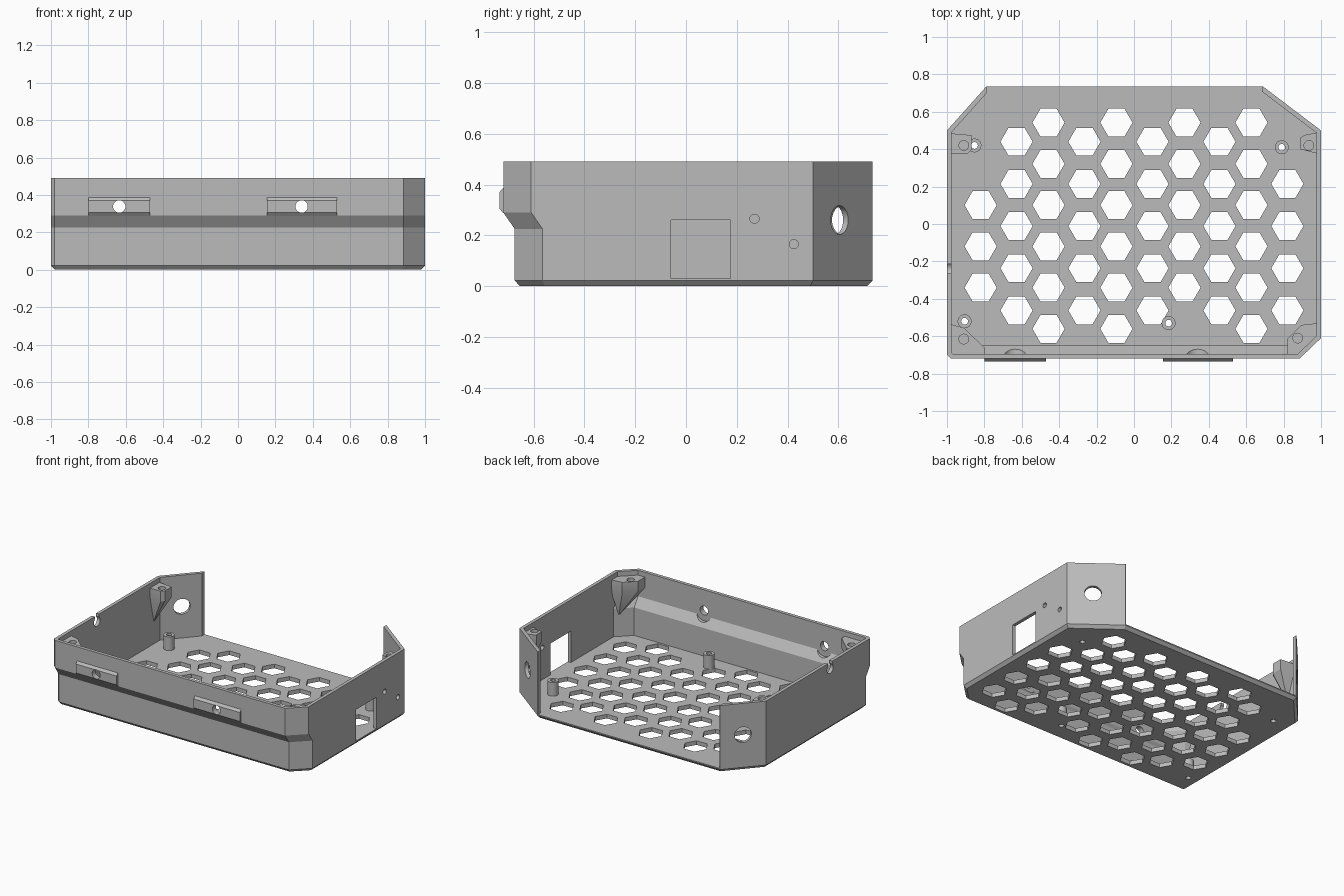
import bpy, bmesh, math
from mathutils import Vector

if "Cube" in bpy.data.objects:
    bpy.data.objects.remove(bpy.data.objects["Cube"])

grey = bpy.data.materials.new("plain grey")
grey.use_nodes = True
grey.diffuse_color = (0.5, 0.5, 0.5, 1)
grey.node_tree.nodes["Principled BSDF"].inputs["Base Color"].default_value = (0.5, 0.5, 0.5, 1)

HEIGHT, WALL, FLOOR = 0.49, 0.025, 0.03
SILL, SHELF = 0.225, 0.29            # sloped band of the front wall
FRONT_LOW, FRONT_HIGH = -0.675, -0.72


def loft(name, rings):
    """Closed solid through rings of equal point count."""
    bm = bmesh.new()
    loops = [[bm.verts.new(p) for p in ring] for ring in rings]
    for a, b in zip(loops, loops[1:]):
        for i in range(len(a)):
            j = (i + 1) % len(a)
            bm.faces.new((a[i], a[j], b[j], b[i]))
    bm.faces.new(loops[0][::-1])
    bm.faces.new(loops[-1])
    bmesh.ops.recalc_face_normals(bm, faces=bm.faces)
    mesh = bpy.data.meshes.new(name)
    bm.to_mesh(mesh)
    bm.free()
    mesh.materials.append(grey)
    obj = bpy.data.objects.new(name, mesh)
    bpy.context.collection.objects.link(obj)
    return obj


def rod(name, start, end, radius, sides=32):
    """Regular prism from start to end."""
    start, end = Vector(start), Vector(end)
    axis = (end - start).normalized()
    u = Vector((1, 0, 0)) if abs(axis.z) > 0.9 else Vector((0, 0, 1))
    v = axis.cross(u)
    turns = [math.tau * i / sides for i in range(sides)]
    ring = [radius * (u * math.cos(t) + v * math.sin(t)) for t in turns]
    return loft(name, [[start + p for p in ring], [end + p for p in ring]])


def box(name, low, high):
    (x0, y0, z0), (x1, y1, z1) = low, high
    return loft(name, [[(x0, y0, z), (x1, y0, z), (x1, y1, z), (x0, y1, z)] for z in (z0, z1)])


def cut(obj, cutters):
    """Subtract each cutter and discard it."""
    bpy.context.view_layer.objects.active = obj
    for cutter in cutters:
        mod = obj.modifiers.new("cut", "BOOLEAN")
        mod.operation, mod.solver, mod.object = "DIFFERENCE", "EXACT", cutter
        bpy.ops.object.modifier_apply(modifier=mod.name)
        bpy.data.objects.remove(cutter)


def footprint(front, inset, z):
    """Case outline at one height, moved inward by inset."""
    pts = [Vector(p) for p in (
        (-0.98, front), (0.885, front), (1, front + 0.11), (1, 0.5),
        (0.69, 0.735), (-0.79, 0.735), (-1, 0.5), (-1, front + 0.02))]
    ring = []
    for i, p in enumerate(pts):
        d1 = (p - pts[i - 1]).normalized()
        d2 = (pts[(i + 1) % len(pts)] - p).normalized()
        n1, n2 = Vector((-d1.y, d1.x)), Vector((-d2.y, d2.x))
        q = p + inset * (n1 + n2) / (1 + n1.dot(n2))
        ring.append((q.x, q.y, z))
    return ring


# Shell with chamfered base and stepped front, hollowed out
case = loft("case", [
    footprint(FRONT_LOW, 0.02, 0), footprint(FRONT_LOW, 0, 0.022),
    footprint(FRONT_LOW, 0, SILL), footprint(FRONT_HIGH, 0, SHELF),
    footprint(FRONT_HIGH, 0, HEIGHT)])
cut(case, [loft("cavity", [
    footprint(FRONT_LOW, WALL, FLOOR), footprint(FRONT_LOW, WALL, SILL + 0.01),
    footprint(FRONT_HIGH, WALL, SHELF + 0.01), footprint(FRONT_HIGH, WALL, HEIGHT + 0.1)])])

# Open back, side window, cable notch and wall holes
cut(case, [
    box("back_gap", (-0.785, 0.65, FLOOR), (0.685, 0.8, 0.6)),
    box("window", (0.9, -0.06, FLOOR), (1.1, 0.175, 0.26)),
    rod("notch_hole", (-1.1, -0.24, 0.445), (-0.9, -0.24, 0.445), 0.035),
    box("notch_slot", (-1.1, -0.265, 0.445), (-0.9, -0.215, 0.6))])
for y, z in ((0.27, 0.265), (0.425, 0.165)):
    cut(case, [rod("pin_hole", (0.9, y, z), (1.1, y, z), 0.018, 20)])
for x, y, nx, ny in ((0.862, 0.605, 0.06, 0.08), (-0.895, 0.618, -0.075, 0.065)):
    cut(case, [rod("corner_hole", (x - nx, y - ny, 0.26), (x + nx, y + ny, 0.26), 0.057)])

# Hexagonal vents in staggered columns
columns = (-0.82, -0.628, -0.457, -0.265, -0.094, 0.099, 0.27, 0.457, 0.628, 0.82)
vents = []
for c, x in enumerate(columns):
    rows = range(6) if c % 2 == 0 else range(5)
    if c % 2 == 0:
        rows = range(6)
    # even and odd columns are swapped so the outermost ones are shortened
    tall = c in (0, 2, 4, 6, 8)
    if c == 0:
        rows = range(2, 5)
    elif c == 6:
        rows = range(5)
    elif c == 9:
        rows = range(1, 5)
    top = 0.542 if tall else 0.44
    for r in rows:
        y = top - (0.2205 if tall else 0.2255) * r
        vents.append(rod("vent", (x, y, -0.1), (x, y, 0.1), 0.086, 6))
cut(case, vents)

# Mounting pads on the front, drilled through with a recess inside
for side, x, x0, x1 in (("right", -0.635, -0.8, -0.47), ("left", 0.34, 0.155, 0.53)):
    profile = [(-0.71, 0.29), (-0.72, 0.287), (-0.735, 0.305), (-0.735, 0.37),
               (-0.72, 0.387), (-0.71, 0.387)]
    pad = loft(side + "_mounting_pad", [[(px, y, z) for y, z in profile] for px in (x0, x1)])
    for part in (pad, case):
        cut(part, [rod("bolt_hole", (x, -0.8, 0.338), (x, -0.6, 0.338), 0.033)])
    cut(case, [rod("recess", (x, FRONT_HIGH + WALL, 0.325), (x, -0.55, 0.325), 0.062)])

# Hollow standoffs on the floor
for i, (x, y) in enumerate(((-0.853, 0.42), (0.79, 0.41), (-0.906, -0.52), (0.185, -0.53))):
    post = rod(f"standoff_{i + 1}", (x, y, 0.02), (x, y, 0.13), 0.037)
    for part in (post, case):
        cut(part, [rod("bore", (x, y, -0.1), (x, y, 0.3), 0.018, 20)])

# Corner screw brackets, tapering down into the walls
brackets = {
    "back_right": ((-0.91, 0.42), (-0.98, 0.42), [
        (-0.985, 0.375), (-0.89, 0.375), (-0.87, 0.395), (-0.87, 0.475), (-0.985, 0.485)]),
    "back_left": ((0.935, 0.42), (0.98, 0.42), [
        (0.985, 0.375), (0.985, 0.49), (0.91, 0.475), (0.89, 0.46), (0.89, 0.4)]),
    "front_right": ((-0.91, -0.615), (-0.975, -0.64), [
        (-0.985, -0.535), (-0.985, -0.69), (-0.97, -0.705), (-0.8, -0.705),
        (-0.8, -0.66), (-0.91, -0.555)]),
    "front_left": ((0.875, -0.61), (0.95, -0.58), [
        (0.985, -0.53), (0.895, -0.54), (0.82, -0.615), (0.82, -0.705),
        (0.87, -0.705), (0.985, -0.595)]),
}
for name, (hole, foot, outline) in brackets.items():
    tip = [Vector(foot).lerp(Vector(p), 0.03) for p in outline]
    bracket = loft(name + "_screw_bracket", [
        [(p[0], p[1], z) for p in ring]
        for ring, z in ((tip, 0.19), (outline, 0.38), (outline, 0.455))])
    cut(bracket, [rod("screw_hole", (*hole, 0.38), (*hole, 0.6), 0.026, 24)])

# Smooth round surfaces, crisp edges
for obj in bpy.context.collection.objects:
    obj.select_set(obj.type == "MESH")
bpy.ops.object.shade_smooth_by_angle(angle=math.radians(25))
